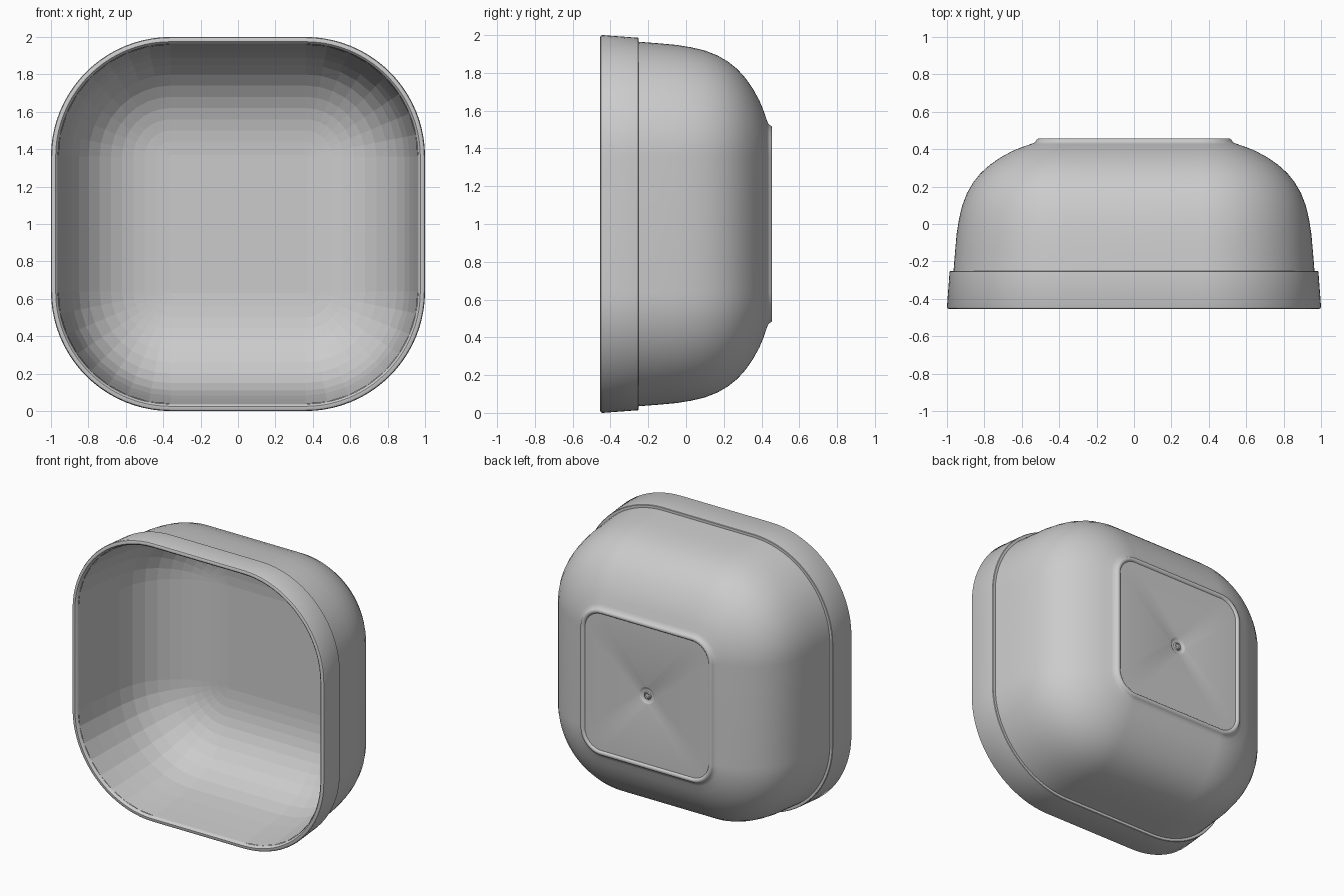
import bpy, math

if "Cube" in bpy.data.objects:
    bpy.data.objects.remove(bpy.data.objects["Cube"])

CORE = 0.36  # half-length of the straight sides; corners are offsets of this


def ring(half, y, segs, radius=None):
    """Rounded square in the xz plane, centred on z = 1."""
    r = max(half - CORE, 0.02) if radius is None else radius
    c = half - r
    pts = []
    for k, (sx, sz) in enumerate([(1, 1), (-1, 1), (-1, -1), (1, -1)]):
        for i in range(segs + 1):
            a = math.pi / 2 * (k + i / segs)
            pts.append((sx * c + r * math.cos(a), y, 1 + sz * c + r * math.sin(a)))
    return pts


def loft(name, rings, mat, cap_start=False, cap_end=False):
    """Skin a list of rings with equal point counts."""
    n = len(rings[0])
    verts = [p for r in rings for p in r]
    faces = []
    for j in range(len(rings) - 1):
        a, b = j * n, (j + 1) * n
        for i in range(n):
            k = (i + 1) % n
            faces.append((a + i, b + i, b + k, a + k))
    if cap_start:
        faces.append(tuple(range(n)))
    if cap_end:
        last = (len(rings) - 1) * n
        faces.append(tuple(last + i for i in reversed(range(n))))
    me = bpy.data.meshes.new(name)
    me.from_pydata(verts, [], faces)
    me.materials.append(mat)
    me.update()
    ob = bpy.data.objects.new(name, me)
    bpy.context.collection.objects.link(ob)
    return ob


def smooth(ob):
    bpy.ops.object.select_all(action='DESELECT')
    ob.select_set(True)
    bpy.context.view_layer.objects.active = ob
    bpy.ops.object.shade_smooth_by_angle(angle=math.radians(35))


grey = bpy.data.materials.new("light grey")
grey.diffuse_color = (0.6, 0.6, 0.6, 1)
grey.use_nodes = True
grey.node_tree.nodes["Principled BSDF"].inputs["Base Color"].default_value = grey.diffuse_color

# Outer shell: rounded lip, rim band, step, curved wall, raised foot
outer = [(0.962, -0.435), (0.966, -0.447), (0.975, -0.455), (0.988, -0.455),
         (0.996, -0.451), (1.0, -0.442), (0.986, -0.255), (0.983, -0.252),
         (0.965, -0.252), (0.957, -0.15), (0.948, -0.05), (0.935, 0.03),
         (0.918, 0.10), (0.893, 0.165), (0.86, 0.222), (0.82, 0.272),
         (0.77, 0.317), (0.715, 0.355), (0.655, 0.388), (0.60, 0.411),
         (0.55, 0.428), (0.532, 0.435), (0.524, 0.444), (0.519, 0.452),
         (0.512, 0.456), (0.502, 0.456), (0.496, 0.453), (0.490, 0.444)]
smooth(loft("outer_shell", [ring(h, y, 20) for h, y in outer], grey))

# Recessed base plate with a round dimple and a small centre nub
plate = [ring(0.490, 0.444, 20)]
plate += [ring(r, y, 20, r) for r, y in
          [(0.062, 0.444), (0.056, 0.442), (0.046, 0.434), (0.036, 0.432),
           (0.029, 0.434), (0.025, 0.442), (0.019, 0.444), (0.014, 0.440)]]
smooth(loft("base_plate", plate, grey, cap_end=True))

# Faceted inside of the bowl, from the floor out to the lip
inner = [(0.37, 0.408), (0.44, 0.403), (0.50, 0.395), (0.56, 0.381),
         (0.62, 0.360), (0.68, 0.329), (0.74, 0.287), (0.80, 0.229),
         (0.85, 0.160), (0.89, 0.075), (0.917, -0.03), (0.935, -0.16),
         (0.950, -0.30), (0.962, -0.435)]
loft("inner_wall", [ring(h, y, 8) for h, y in inner], grey, cap_start=True)
